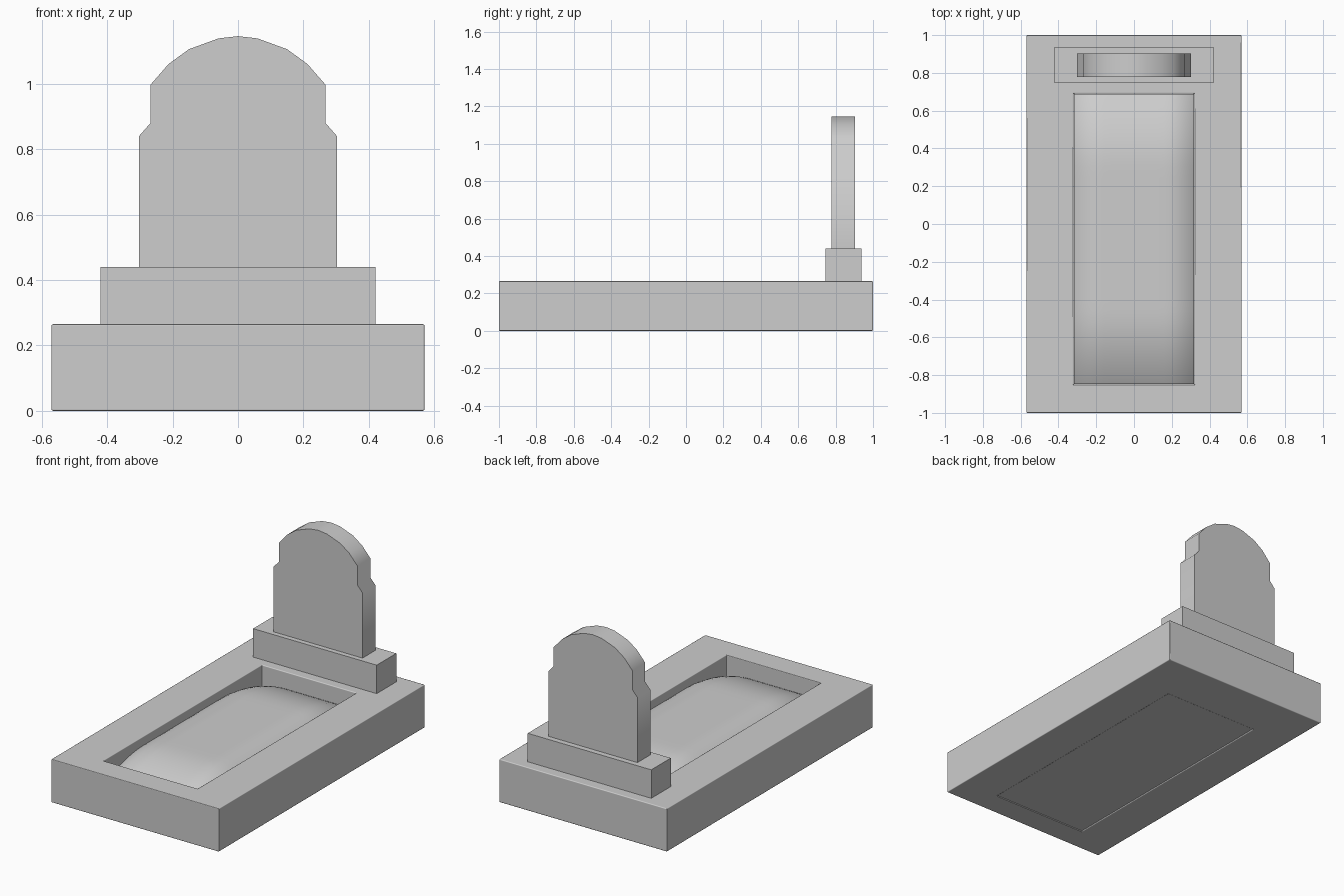
import bpy
import bmesh
from math import pi, sin
from mathutils import Vector

default = bpy.data.objects.get("Cube")
if default:
    bpy.data.objects.remove(default, do_unlink=True)

stone = bpy.data.materials.new("grey_stone")
stone.use_nodes = True
GREY = (0.61, 0.61, 0.61, 1.0)
stone.diffuse_color = GREY
stone.node_tree.nodes["Principled BSDF"].inputs["Base Color"].default_value = GREY


def add_object(name, bm, smooth_angle=None):
    bmesh.ops.recalc_face_normals(bm, faces=bm.faces)
    mesh = bpy.data.meshes.new(name)
    bm.to_mesh(mesh)
    bm.free()
    mesh.materials.append(stone)
    obj = bpy.data.objects.new(name, mesh)
    bpy.context.collection.objects.link(obj)
    if smooth_angle:
        bpy.context.view_layer.objects.active = obj
        obj.select_set(True)
        bpy.ops.object.shade_smooth_by_angle(angle=smooth_angle)
        obj.select_set(False)
    return obj


def new_verts(geom):
    return [g for g in geom if isinstance(g, bmesh.types.BMVert)]


# Kerb frame: four rectangular rings joined into a tube around the opening
TOP = 0.265
FRONT, BACK, SIDE = -0.85, 0.69, 0.32


def rectangle(bm, x, y0, y1, z):
    return [bm.verts.new(p) for p in ((-x, y0, z), (x, y0, z), (x, y1, z), (-x, y1, z))]


bm = bmesh.new()
rings = [
    rectangle(bm, 0.57, -1, 1, 0),
    rectangle(bm, 0.57, -1, 1, TOP),
    rectangle(bm, SIDE, FRONT, BACK, TOP),
    rectangle(bm, SIDE, FRONT, BACK, 0),
]
for r in range(4):
    a, b = rings[r], rings[(r + 1) % 4]
    for i in range(4):
        j = (i + 1) % 4
        bm.faces.new((a[i], a[j], b[j], b[i]))
frame = add_object("kerb_frame", bm)
bevel = frame.modifiers.new("soft_edges", 'BEVEL')
bevel.width = 0.005
bevel.segments = 2
bevel.harden_normals = True
for p in frame.data.polygons:
    p.use_smooth = True


# Grave mound: a closed block with a gently crowned top that fills the opening
def fall(t, start, drop):
    return drop * max(0, (abs(t) - start) / (1 - start)) ** 2


CREST, GAP = 0.262, 0.002
MIDDLE, HALF = (FRONT + BACK) / 2, (BACK - FRONT) / 2
bm = bmesh.new()
bmesh.ops.create_grid(bm, x_segments=24, y_segments=36, size=1)
for v in bm.verts:
    # Rows crowd towards the rim, where the crown is steepest
    u, w = sin(v.co.x * pi / 2), sin(v.co.y * pi / 2)
    v.co = (u * (SIDE - GAP), MIDDLE + w * (HALF - GAP),
            CREST - fall(u, 0.55, 0.05) - fall(w, 0.5, 0.1))
rim = [e for e in bm.edges if e.is_boundary]
skirt = bmesh.ops.extrude_edge_only(bm, edges=rim)["geom"]
for v in new_verts(skirt):
    v.co.z = 0.004
bmesh.ops.contextual_create(bm, geom=[g for g in skirt if isinstance(g, bmesh.types.BMEdge)])
add_object("grave_mound", bm, 0.6)

# Plinth under the headstone
bm = bmesh.new()
bmesh.ops.create_cube(bm, size=1)
bmesh.ops.scale(bm, vec=(0.84, 0.19, 0.175), verts=bm.verts)
bmesh.ops.translate(bm, vec=(0, 0.842, TOP + 0.0875), verts=bm.verts)
add_object("headstone_plinth", bm)

# Headstone: mirrored half profile with shoulders and an arched top
half = [(0.302, 0.44), (0.302, 0.84), (0.267, 0.88), (0.267, 0.997),
        (0.212, 1.06), (0.15, 1.105), (0.06, 1.138)]
outline = half + [(0, 1.145)] + [(-x, z) for x, z in reversed(half)]
bm = bmesh.new()
face = bm.faces.new([bm.verts.new((x, 0.778, z)) for x, z in outline])
back = bmesh.ops.extrude_face_region(bm, geom=[face], use_keep_orig=True)["geom"]
bmesh.ops.translate(bm, vec=Vector((0, 0.125, 0)), verts=new_verts(back))
add_object("headstone", bm, 1.0)
